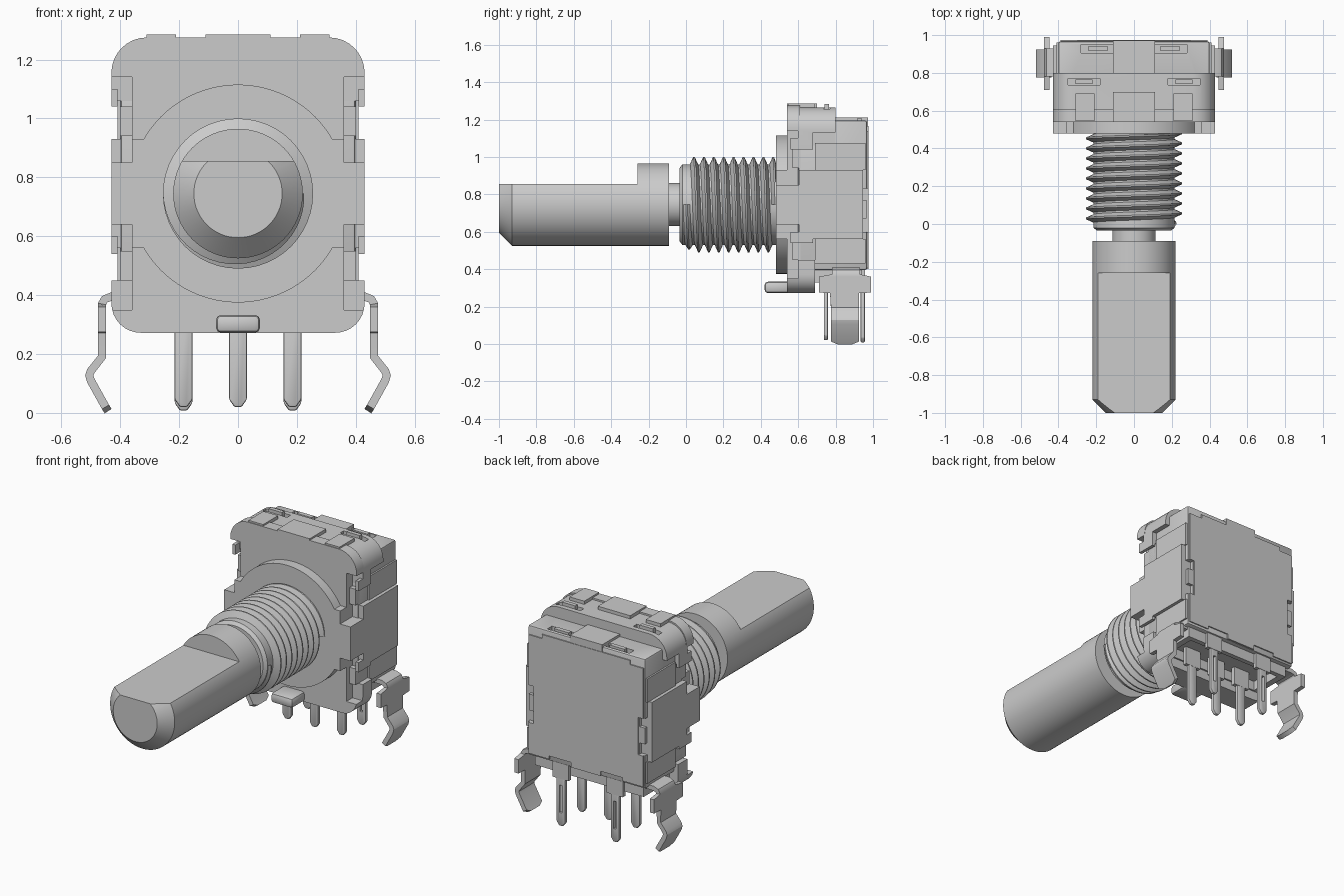
import bpy, bmesh
from math import sin, cos, pi, radians

if "Cube" in bpy.data.objects:
    bpy.data.objects.remove(bpy.data.objects["Cube"], do_unlink=True)

GREY = (0.6, 0.6, 0.6, 1)
metal = bpy.data.materials.new("plain_grey")
metal.use_nodes = True
metal.diffuse_color = GREY
metal.node_tree.nodes["Principled BSDF"].inputs["Base Color"].default_value = GREY
AXIS_Z = 0.745
parts = []


def finish(name, bm):
    bmesh.ops.recalc_face_normals(bm, faces=bm.faces[:])
    mesh = bpy.data.meshes.new(name)
    bm.to_mesh(mesh)
    bm.free()
    mesh.materials.append(metal)
    obj = bpy.data.objects.new(name, mesh)
    bpy.context.collection.objects.link(obj)
    parts.append(obj)
    return obj


def apply(obj, mod):
    bpy.context.view_layer.objects.active = obj
    bpy.ops.object.modifier_apply(modifier=mod.name)


def prism(name, outline, y0, y1, bevel=0):
    """Extrude an x-z outline from y0 to y1."""
    bm = bmesh.new()
    face = bm.faces.new([bm.verts.new((x, y0, z)) for x, z in outline])
    ext = bmesh.ops.extrude_face_region(bm, geom=[face])
    moved = [v for v in ext["geom"] if isinstance(v, bmesh.types.BMVert)]
    bmesh.ops.translate(bm, verts=moved, vec=(0, y1 - y0, 0))
    obj = finish(name, bm)
    if bevel:
        mod = obj.modifiers.new("bevel", "BEVEL")
        mod.width, mod.segments = bevel, 2
        apply(obj, mod)
    return obj


def box(name, x0, x1, y0, y1, z0, z1, bevel=0):
    return prism(name, [(x0, z0), (x1, z0), (x1, z1), (x0, z1)], y0, y1, bevel)


def cut(obj, *bounds):
    cutter = box("cutter", *bounds)
    parts.remove(cutter)
    mod = obj.modifiers.new("cut", "BOOLEAN")
    mod.operation, mod.solver, mod.object = "DIFFERENCE", "EXACT", cutter
    apply(obj, mod)
    bpy.data.objects.remove(cutter, do_unlink=True)


def span(centre, half):
    return centre - half, centre + half


def side_span(side, a, b):
    return (a, b) if side > 0 else (-b, -a)


def arc(cx, cz, r, a0, a1, n):
    step = radians(a1 - a0) / n
    return [(cx + r * cos(radians(a0) + i * step), cz + r * sin(radians(a0) + i * step))
            for i in range(n + 1)]


def rounded(half, z0, z1, top, bottom):
    pts = []
    for sx, z, r, start in ((1, z1, top, 0), (-1, z1, top, 90),
                            (-1, z0, bottom, 180), (1, z0, bottom, 270)):
        if r:
            cz = z - r if z == z1 else z + r
            pts += arc(sx * (half - r), cz, r, start, start + 90, 8)
        else:
            pts.append((sx * half, z))
    return pts


def lathe(name, profile, n=64):
    """Revolve (y, radius) points about the shaft axis."""
    bm = bmesh.new()
    rings = [[bm.verts.new((r * cos(2 * pi * i / n), y, AXIS_Z + r * sin(2 * pi * i / n)))
              for i in range(n)] for y, r in profile]
    for a, b in zip(rings, rings[1:]):
        for i in range(n):
            bm.faces.new((a[i], a[i - 1], b[i - 1], b[i]))
    bm.faces.new(rings[0])
    bm.faces.new(rings[-1])
    return finish(name, bm)


# Shaft with flat, neck and threaded bushing
shaft = lathe("shaft", [(-1, .15), (-.93, .22), (-.09, .22)])
cut(shaft, -.3, .3, -1.1, -.26, .855, 1.1)
lathe("shaft_neck", [(-.1, .115), (0, .115)])
lathe("bushing", [(-.035, .195), (-.02, .215), (.49, .215)])

bm = bmesh.new()
PITCH, TURNS, STEPS = .053, 9, 48
previous = None
for i in range(TURNS * STEPS + 1):
    a = 2 * pi * i / STEPS
    y = PITCH * i / STEPS + .003
    crest = .225 + .03 * min(1, i / STEPS * 2)
    row = [bm.verts.new((r * cos(a), min(y + dy, .485), AXIS_Z - r * sin(a)))
           for dy, r in ((-.024, .21), (-.004, crest), (.004, crest), (.024, .21))]
    if previous:
        for k in range(3):
            bm.faces.new((previous[k], previous[k + 1], row[k + 1], row[k]))
    previous = row
finish("thread", bm)

# Round flange with side wings, and front plate, both notched at the sides
flange = prism("flange", arc(0, AXIS_Z, .37, 30, 150, 32) + [(-.43, .93), (-.43, .56)]
               + arc(0, AXIS_Z, .37, 210, 330, 32) + [(.43, .56), (.43, .93)], .48, .545)
plate = prism("front_plate", rounded(.43, .272, 1.275, .12, .1), .54, .61)
for obj in (flange, plate):
    for side in (-1, 1):
        for z0 in (.35, .85):
            cut(obj, *side_span(side, .36, .5), .4, .7, z0, z0 + .29)

# Upper cap and lower lip of the front housing
cap = prism("upper_cap", rounded(.43, 1.06, 1.265, .12, 0), .6, .80)
for side in (-1, 1):
    cut(cap, *side_span(side, .18, .35), .735, .77, 1.2, 1.4)
    cut(cap, *side_span(side, .4, .5), .68, .9, 1.0, 1.13)
    box("cap_corner_tab", *side_span(side, .21, .31), .545, .69, 1.2, 1.285)
    box("cap_slot_tab", *side_span(side, .22, .31), .74, .765, 1.2, 1.282)
box("cap_centre_tab", -.11, .11, .54, .70, 1.2, 1.285)
prism("lower_lip", rounded(.43, .272, .45, 0, .1), .6, .69)
box("locating_peg", -.075, .075, .42, .56, .272, .333, .018)

# Rear housing with slots on top and notches at the back
rear = box("rear_housing", -.4, .4, .6, .968, .395, 1.195, .012)
for side in (-1, 1):
    cut(rear, *side_span(side, .11, .28), .905, .95, 1.15, 1.3)
    cut(rear, *side_span(side, .36, .5), .945, 1.1, .6, .83)
    box("rear_slot_tab", *side_span(side, .14, .24), .915, .942, 1.1, 1.205)
    box("rear_hook", *side_span(side, .36, .395), .9, .965, .67, .77)
box("rear_top_tab", -.11, .11, .79, .972, 1.1, 1.21)
base = box("base", -.37, .37, .6, .94, .33, .41)
cut(base, -.33, .33, .70, .91, .2, .39)

# Back cover sheet with stepped top and bottom edges
prism("back_cover", [(-.39, .41), (-.25, .41), (-.25, .43), (-.1, .43), (-.1, .4), (.1, .4),
                     (.1, .43), (.25, .43), (.25, .41), (.39, .41), (.39, .6), (.355, .6),
                     (.355, .83), (.39, .83), (.39, 1.14), (.3, 1.14), (.3, 1.165),
                     (-.3, 1.165), (-.3, 1.14), (-.39, 1.14), (-.39, .83), (-.355, .83),
                     (-.355, .6), (-.39, .6)], .96, .975)

for side in (-1, 1):
    # Side blocks and clips seen through the notches
    box("side_block", *side_span(side, .36, .43), .605, .945, .56, .93)
    box("side_rib", *side_span(side, .38, .41), .69, .96, .93, 1.075)
    box("lower_side_rib", *side_span(side, .38, .41), .69, .96, .43, .56)
    for z in (.5, .99):
        box("clip", *side_span(side, .36, .4), .57, .66, *span(z, .05))
        box("clip_tip", *side_span(side, .36, .4), .61, .69, *span(z, .02))
    for z in (.54, 1.04):
        box("hook", *side_span(side, .41, .43), .56, .68, z, z + .06)

    # Bent mounting leg: x, z, front edge, back edge
    path = [(.36, .395, .78, .93), (.43, .395, .78, .93), (.453, .386, .78, .93),
            (.462, .37, .78, .93), (.462, .36, .71, .99), (.462, .275, .71, .99),
            (.462, .272, .77, .925), (.462, .19, .775, .925), (.5, .142, .775, .925),
            (.505, .128, .775, .925), (.5, .11, .775, .925), (.45, .02, .775, .925),
            (.441, .006, .81, .89)]
    bm = bmesh.new()
    rows = [[bm.verts.new((side * x, y, z)) for y in (y0, y1)] for x, z, y0, y1 in path]
    for a, b in zip(rows, rows[1:]):
        bm.faces.new((a[0], a[1], b[1], b[0]))
    leg = finish("mounting_leg", bm)
    mod = leg.modifiers.new("thickness", "SOLIDIFY")
    mod.thickness, mod.offset = .028, 0
    apply(leg, mod)


def pin(name, x, y, foot):
    w = .03
    obj = prism(name, [(x - w, .4), (x - w, foot + .025), (x - .012, foot), (x + .012, foot),
                       (x + w, foot + .025), (x + w, .4)], *span(y, .011), .006)
    return obj


# Three front pins and two slotted rear pins
for x in (-.185, 0, .185):
    pin("front_pin", x, .748, .02)
    box("front_pin_shoulder", *span(x, .055), .735, .76, .275, .4)
for x in (-.185, .185):
    rear_pin = pin("rear_pin", x, .945, .008)
    cut(rear_pin, *span(x, .009), .9, 1, .09, .26)
    box("rear_pin_shoulder", *span(x, .055), .932, .958, .3, .41)

for obj in parts:
    obj.data.shade_smooth()
    obj.data.set_sharp_from_angle(angle=radians(30))
